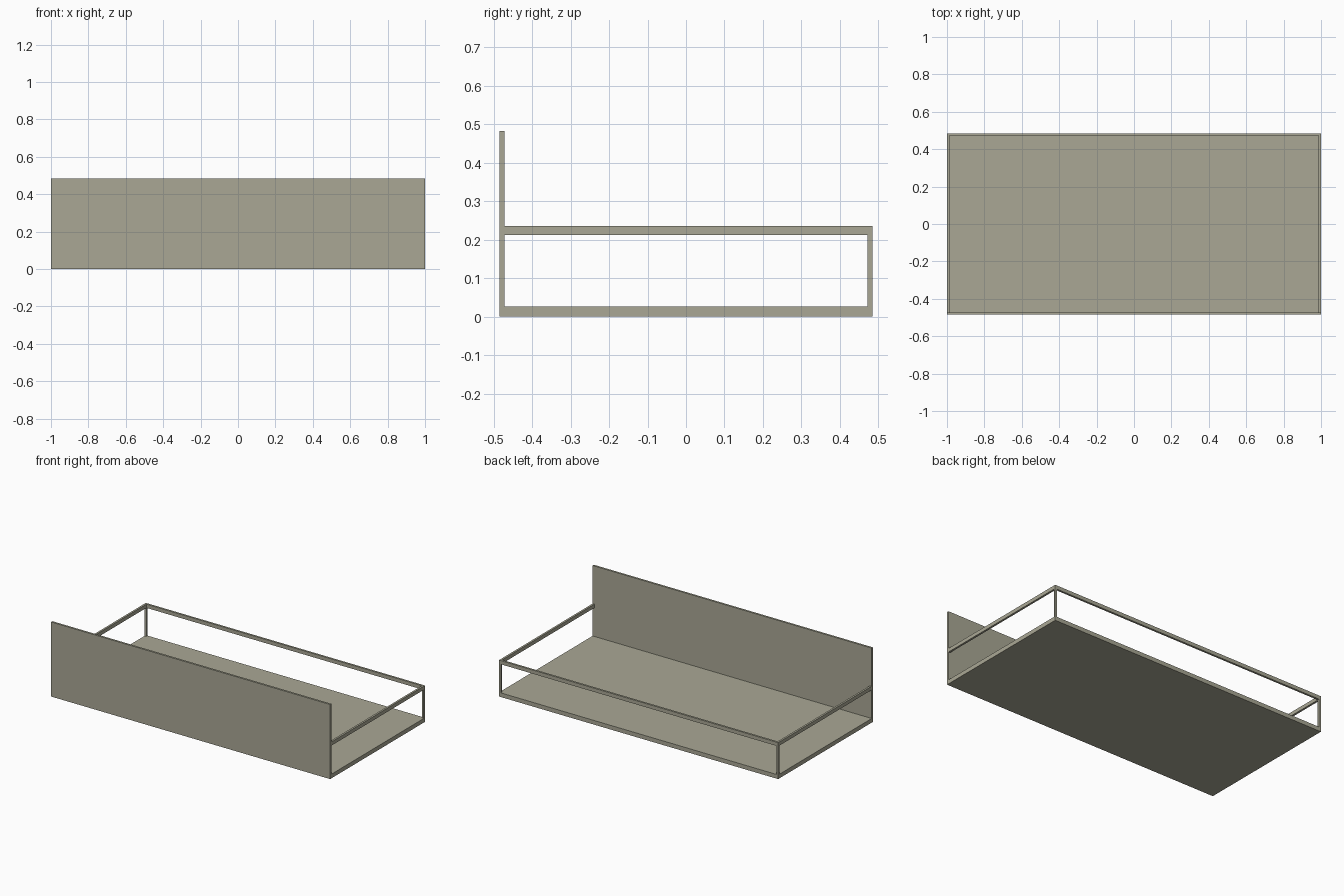
import bpy

if "Cube" in bpy.data.objects:
    bpy.data.objects.remove(bpy.data.objects["Cube"])

# Single painted colour
mat = bpy.data.materials.new("grey_khaki")
mat.diffuse_color = (0.40, 0.39, 0.30, 1)
mat.use_nodes = True
mat.node_tree.nodes["Principled BSDF"].inputs["Base Color"].default_value = mat.diffuse_color

X, Y, T = 1.0, 0.485, 0.013          # half length, half depth, bar thickness
BASE, RAIL_LO, RAIL_HI, TOP = 0.027, 0.212, 0.236, 0.483


def box(name, x0, x1, y0, y1, z0, z1):
    bpy.ops.mesh.primitive_cube_add(
        size=1, location=((x0 + x1) / 2, (y0 + y1) / 2, (z0 + z1) / 2))
    o = bpy.context.object
    o.name = name
    o.scale = (x1 - x0, y1 - y0, z1 - z0)
    bpy.ops.object.transform_apply(location=False, rotation=False, scale=True)
    o.data.materials.append(mat)
    return o


# Tray floor and tall front panel
box("floor", -X, X, -Y + T, Y, 0, BASE)
box("front_panel", -X, X, -Y, -Y + T, 0, TOP)

# Back rail between the posts
box("back_rail", -X + T, X - T, Y - T, Y, RAIL_LO, RAIL_HI)

# Side rails and back corner posts
for side, s in (("left", -1), ("right", 1)):
    x0, x1 = sorted((s * X, s * (X - T)))
    box(side + "_rail", x0, x1, -Y + T, Y - T, RAIL_LO, RAIL_HI)
    box(side + "_post", x0, x1, Y - T, Y, BASE, RAIL_HI)
